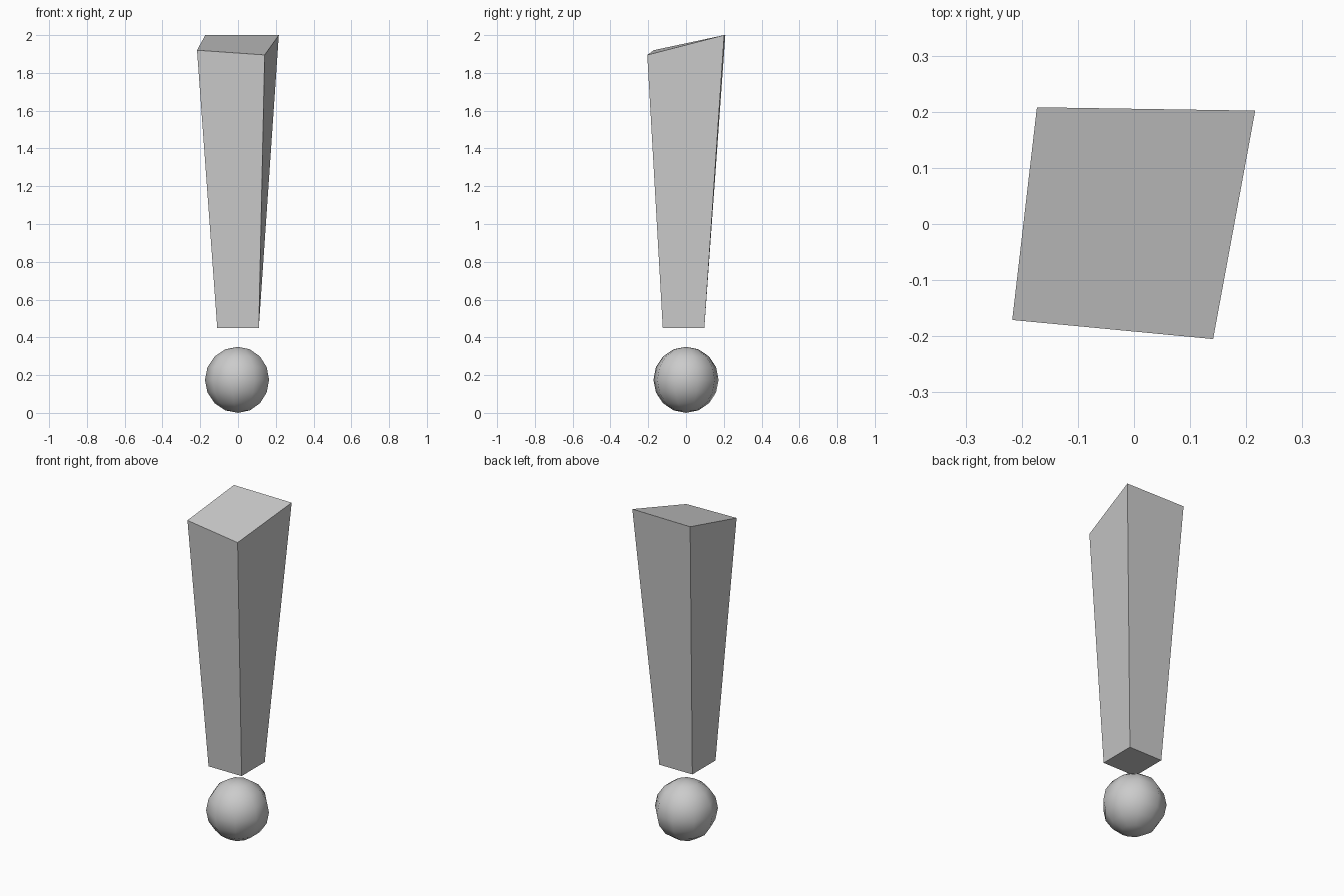
import bpy, bmesh, math
from mathutils import Matrix

if "Cube" in bpy.data.objects:
    bpy.data.objects.remove(bpy.data.objects["Cube"])

def make_object(name, bm):
    bmesh.ops.recalc_face_normals(bm, faces=bm.faces[:])
    mesh = bpy.data.meshes.new(name)
    bm.to_mesh(mesh)
    bm.free()
    obj = bpy.data.objects.new(name, mesh)
    bpy.context.collection.objects.link(obj)
    return obj

# Tapered upper stroke: square foot, skewed and slanted top
h, cy, z0 = 0.11, -0.013, 0.45
foot = [(-h, cy - h, z0), (h, cy - h, z0), (h, cy + h, z0), (-h, cy + h, z0)]
top = [(-0.217, -0.171, 1.92), (0.141, -0.205, 1.895),
       (0.216, 0.202, 2.0), (-0.173, 0.208, 2.0)]
bm = bmesh.new()
lo = [bm.verts.new(p) for p in foot]
hi = [bm.verts.new(p) for p in top]
bm.faces.new(lo[::-1])
bm.faces.new(hi)
for i in range(4):
    j = (i + 1) % 4
    bm.faces.new((lo[i], lo[j], hi[j], hi[i]))
make_object("upper_stroke", bm)

# Round dot: smooth low-poly ball with one meridian turned to -x
radius = 0.175
bm = bmesh.new()
bmesh.ops.create_uvsphere(bm, u_segments=9, v_segments=8, radius=radius)
rim = max(bm.verts, key=lambda v: v.co.xy.length)
turn = math.pi - math.atan2(rim.co.y, rim.co.x)
bm.transform(Matrix.Translation((0, 0, radius)) @ Matrix.Rotation(turn, 4, 'Z'))
for f in bm.faces:
    f.smooth = True
make_object("round_dot", bm)
